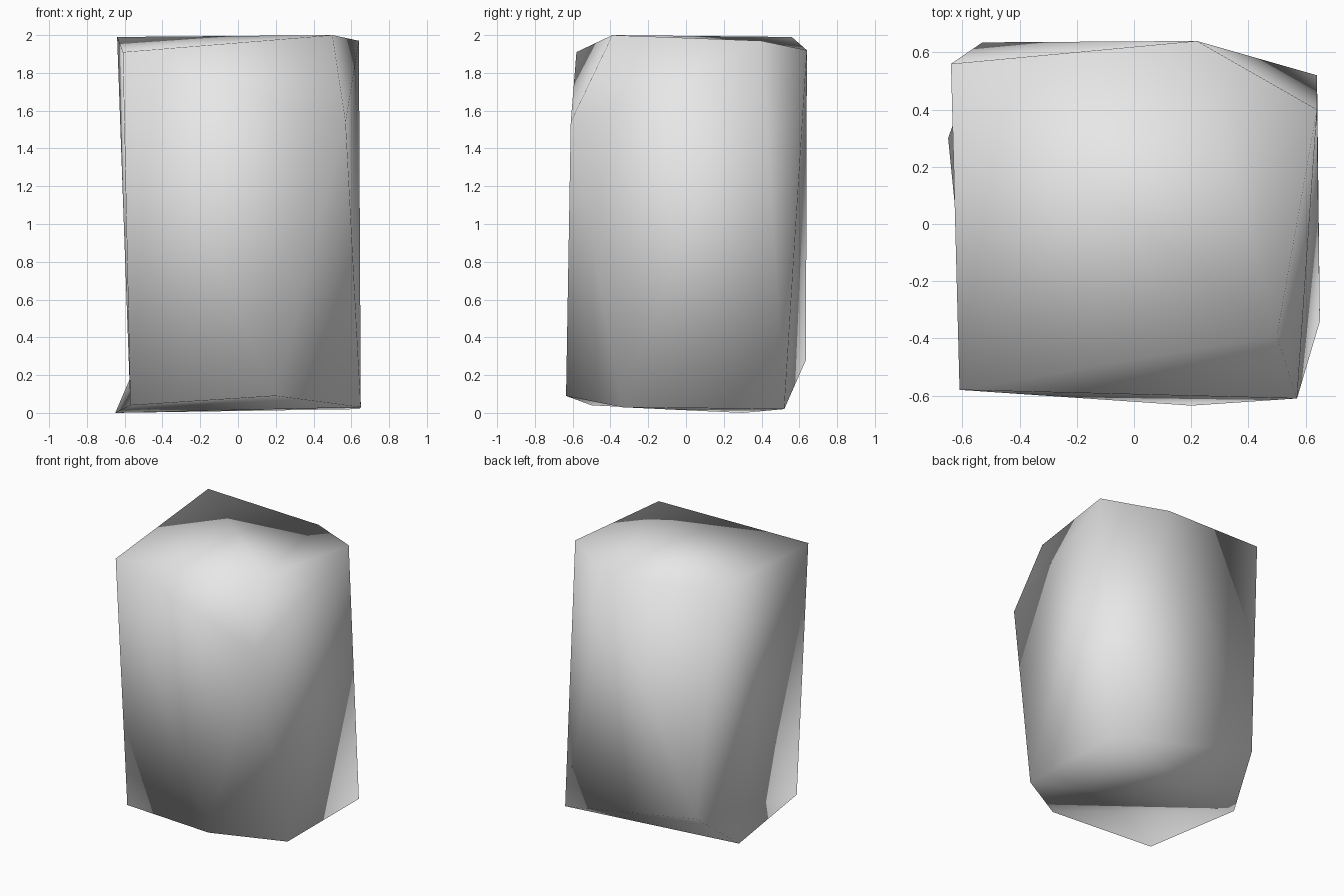
import bpy, bmesh
from mathutils import Vector

cube = bpy.data.objects.get("Cube")
if cube:
    bpy.data.objects.remove(cube, do_unlink=True)

# Plain grey stone
stone = bpy.data.materials.new("grey stone")
stone.use_nodes = True
colour = (0.8, 0.8, 0.8, 1)
stone.diffuse_color = colour
stone.node_tree.nodes["Principled BSDF"].inputs["Base Color"].default_value = colour

# Rock block: two crooked rings of five corners, joined by a zigzag band, each closed by a pole
top_pole = (0.50, -0.39, 2.0)
top_ring = [(-0.61, -0.58, 1.91), (0.57, -0.61, 1.54), (0.64, 0.40, 1.97),
            (0.22, 0.64, 1.92), (-0.64, 0.56, 1.99)]
bottom_ring = [(0.20, -0.635, 0.09), (0.65, -0.34, 0.03), (0.64, 0.52, 0.02),
               (-0.53, 0.635, 0.28), (-0.57, -0.50, 0.04)]
bottom_pole = (-0.65, 0.30, 0.0)

bm = bmesh.new()
tp, bp = bm.verts.new(top_pole), bm.verts.new(bottom_pole)
top = [bm.verts.new(Vector(p)) for p in top_ring]
low = [bm.verts.new(Vector(p)) for p in bottom_ring]
for i in range(5):
    j = (i + 1) % 5
    bm.faces.new((tp, top[i], top[j]))
    bm.faces.new((top[i], low[i], top[j]))
    bm.faces.new((low[i], low[j], top[j]))
    bm.faces.new((bp, low[j], low[i]))
bmesh.ops.recalc_face_normals(bm, faces=bm.faces)
for face in bm.faces:
    face.smooth = True

mesh = bpy.data.meshes.new("rock_block")
bm.to_mesh(mesh)
bm.free()
mesh.materials.append(stone)
rock = bpy.data.objects.new("rock_block", mesh)
bpy.context.collection.objects.link(rock)
